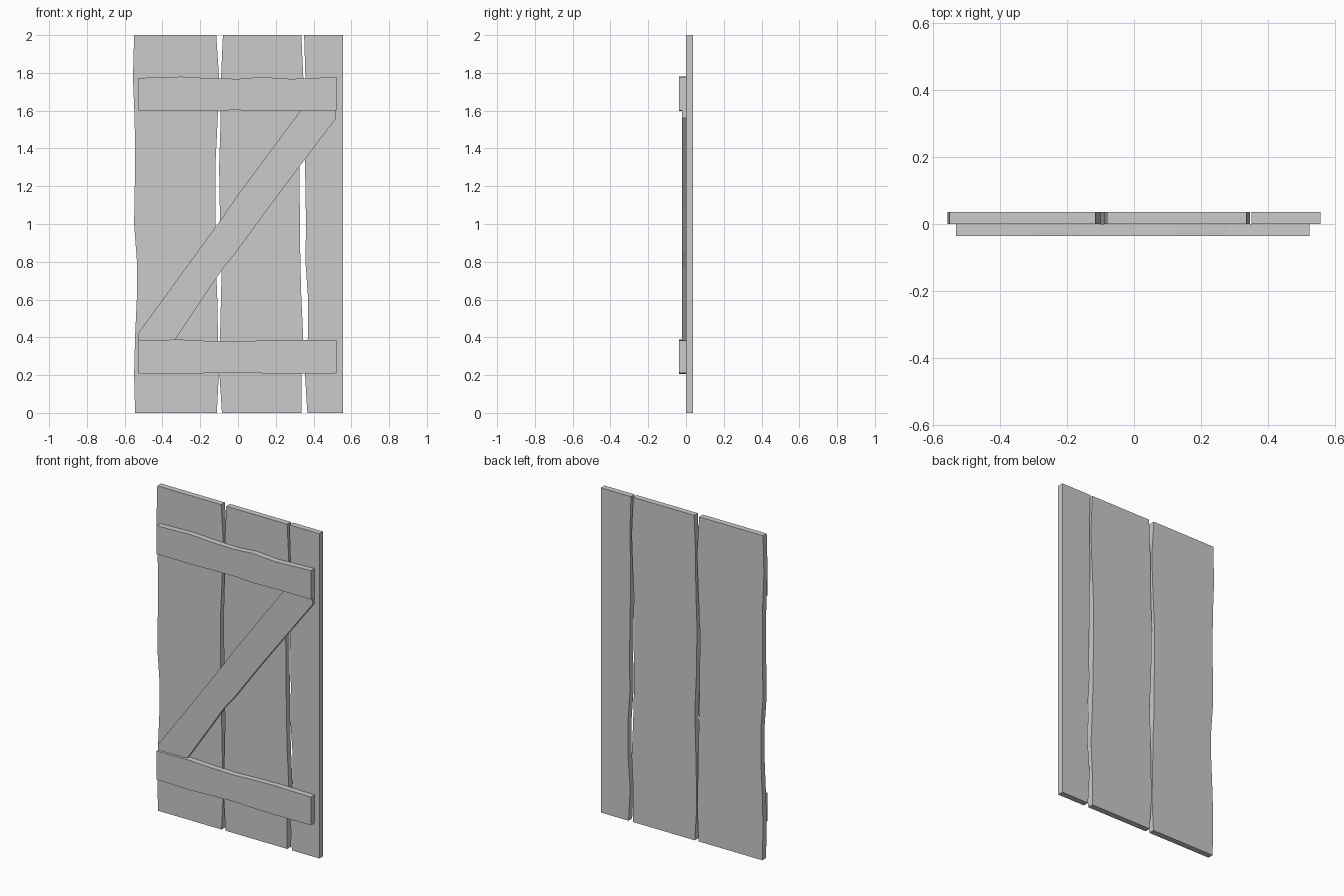
import bpy
import bmesh

cube = bpy.data.objects.get("Cube")
if cube:
    bpy.data.objects.remove(cube, do_unlink=True)

# One plain grey for all the wood
GREY = (0.6, 0.6, 0.6, 1)
wood = bpy.data.materials.new("grey_wood")
wood.use_nodes = True
wood.diffuse_color = GREY
wood.node_tree.nodes["Principled BSDF"].inputs["Base Color"].default_value = GREY


def board(name, outline, y_front, y_back):
    """Extrude a front-facing (x, z) outline into a flat board."""
    bm = bmesh.new()
    face = bm.faces.new([bm.verts.new((x, y_front, z)) for x, z in outline])
    new = bmesh.ops.extrude_face_region(bm, geom=[face])["geom"]
    moved = [v for v in new if isinstance(v, bmesh.types.BMVert)]
    bmesh.ops.translate(bm, verts=moved, vec=(0, y_back - y_front, 0))
    bmesh.ops.recalc_face_normals(bm, faces=bm.faces)
    mesh = bpy.data.meshes.new(name)
    bm.to_mesh(mesh)
    bm.free()
    mesh.materials.append(wood)
    obj = bpy.data.objects.new(name, mesh)
    bpy.context.collection.objects.link(obj)


# Upright planks: wavy edges sampled at shared heights
HEIGHTS = (0, .2, .4, .62, .8, 1, 1.3, 1.55, 1.77, 2)
PLANKS = {
    "left_plank": (
        (-.545, -.55, -.545, -.535, -.535, -.55, -.545, -.547, -.556, -.55),
        (-.112, -.102, -.106, -.11, -.118, -.118, -.12, -.108, -.1, -.115)),
    "middle_plank": (
        (-.085, -.098, -.095, -.09, -.085, -.095, -.1, -.092, -.09, -.08),
        (.335, .335, .345, .335, .33, .328, .325, .338, .346, .335)),
    "right_plank": (
        (.367, .355, .37, .37, .357, .36, .355, .352, .357, .35),
        (.555,) * len(HEIGHTS)),
}
for name, (left, right) in PLANKS.items():
    outline = list(zip(left, HEIGHTS)) + list(zip(right, HEIGHTS))[::-1]
    board(name, outline, 0, .036)

# Cross battens with slightly uneven edges
STEPS = (-.53, -.3, -.18, 0, .12, .28, .522)
BATTENS = {
    "upper_batten": ((1.6, 1.597, 1.6, 1.603, 1.597, 1.6, 1.6),
                     (1.773, 1.78, 1.773, 1.768, 1.778, 1.768, 1.778)),
    "lower_batten": ((.21, .205, .21, .215, .21, .207, .21),
                     (.385, .388, .382, .378, .383, .387, .383)),
}
for name, (low, high) in BATTENS.items():
    outline = list(zip(STEPS, low)) + list(zip(STEPS, high))[::-1]
    board(name, outline, -.036, 0)

# Thinner diagonal brace between the battens
board("diagonal_brace", [
    (-.53, .385), (-.335, .385), (-.08, .765), (-.01, .85), (.15, 1.07),
    (.33, 1.31), (.52, 1.56), (.52, 1.6), (.33, 1.6), (0, 1.155),
    (-.1, 1.01), (-.3, .735), (-.53, .42)], -.02, 0)
